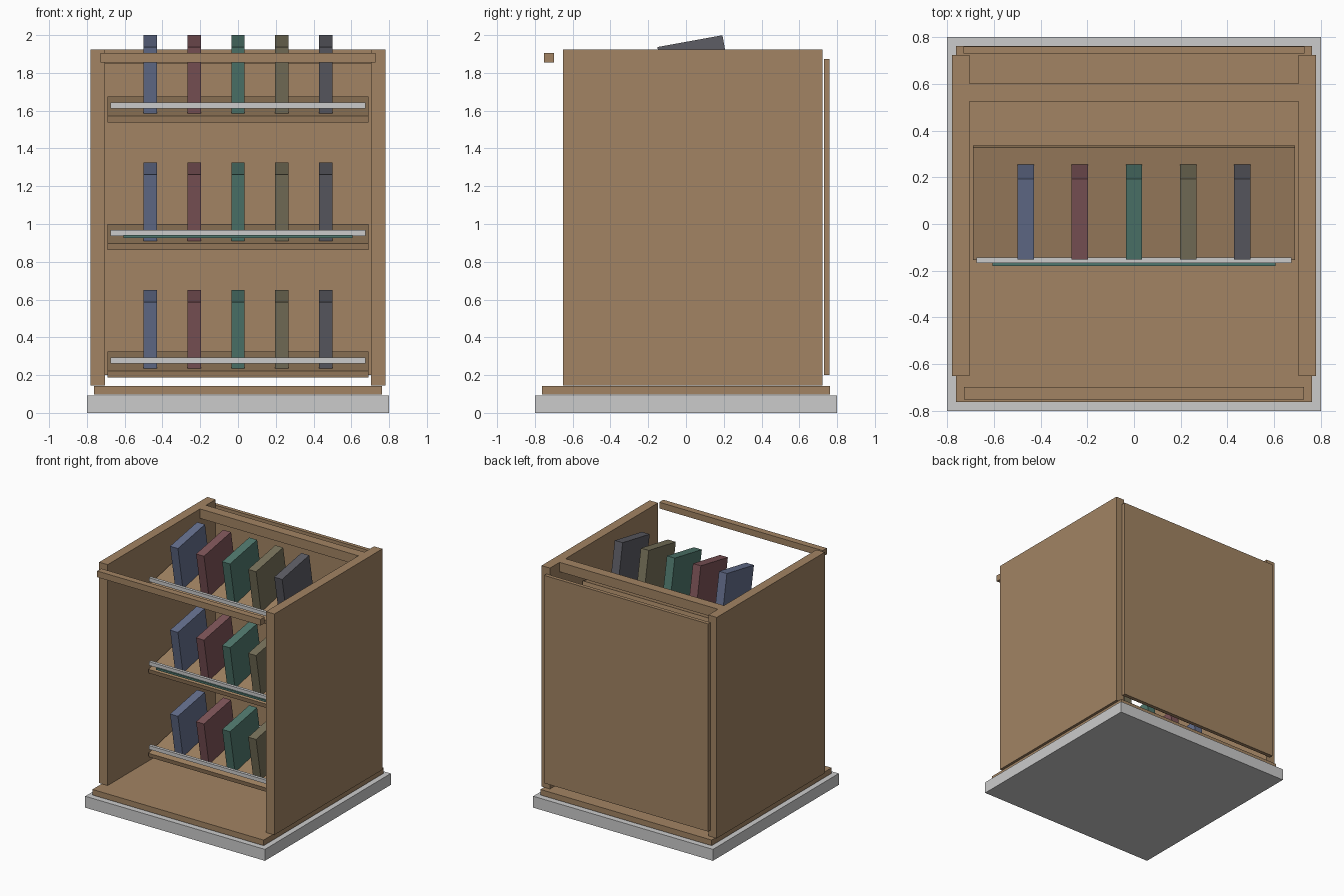
import bpy
from mathutils import Matrix

if "Cube" in bpy.data.objects:
    bpy.data.objects.remove(bpy.data.objects["Cube"])


def material(name, rgb):
    m = bpy.data.materials.new(name)
    m.diffuse_color = (*rgb, 1)
    m.use_nodes = True
    m.node_tree.nodes["Principled BSDF"].inputs["Base Color"].default_value = m.diffuse_color
    return m


WOOD = material("wood", (0.36, 0.23, 0.125))
GREEN = material("green_strip", (0.08, 0.19, 0.16))
BOOK_COLOURS = [material(n, c) for n, c in (
    ("blue", (0.13, 0.16, 0.27)),
    ("red", (0.21, 0.09, 0.10)),
    ("green", (0.08, 0.19, 0.155)),
    ("olive", (0.19, 0.17, 0.105)),
    ("charcoal", (0.11, 0.11, 0.13)))]


def box(name, centre, size, mat=None, tilt=0.0):
    """Box with applied size, tilted back about the x axis."""
    bpy.ops.mesh.primitive_cube_add(size=1, location=centre)
    ob = bpy.context.object
    ob.name = name
    ob.data.transform(Matrix.Diagonal((*size, 1)))
    ob.rotation_euler.x = tilt
    if mat:
        ob.data.materials.append(mat)
    return ob


# plinth and cabinet floor
box("plinth", (0, 0, 0.046), (1.6, 1.6, 0.092))
box("floor_board", (0, 0, 0.12), (1.525, 1.525, 0.045), WOOD)

# side walls
for side, s in (("left", -1), ("right", 1)):
    box(side + "_wall", (s * 0.7425, 0.036, 1.035), (0.075, 1.374, 1.778), WOOD)

# back panel and cross rails
box("back_panel", (0, 0.746, 1.037), (1.46, 0.03, 1.672), WOOD)
box("back_top_rail", (0, 0.5625, 1.886), (1.412, 0.077, 0.076), WOOD)
box("front_top_rail", (0, -0.725, 1.88), (1.455, 0.052, 0.05), WOOD)

# tilted shelves with grey retaining bars and leaning books
for row in range(3):
    z = row * 0.675
    box(f"shelf_{row + 1}", (0, 0.09, 0.256 + z), (1.38, 0.494, 0.035), WOOD, 0.21)
    box(f"shelf_bar_{row + 1}", (0, -0.156, 0.277 + z), (1.35, 0.024, 0.03))
    for i, mat in enumerate(BOOK_COLOURS):
        box(f"book_{row + 1}_{i + 1}", ((i - 2) * 0.232, 0.053, 0.441 + z),
            (0.07, 0.35, 0.36), mat, 0.18)

# thin accent strip under the middle bar
box("accent_strip", (0, -0.174, 0.933), (1.21, 0.012, 0.015), GREEN)
